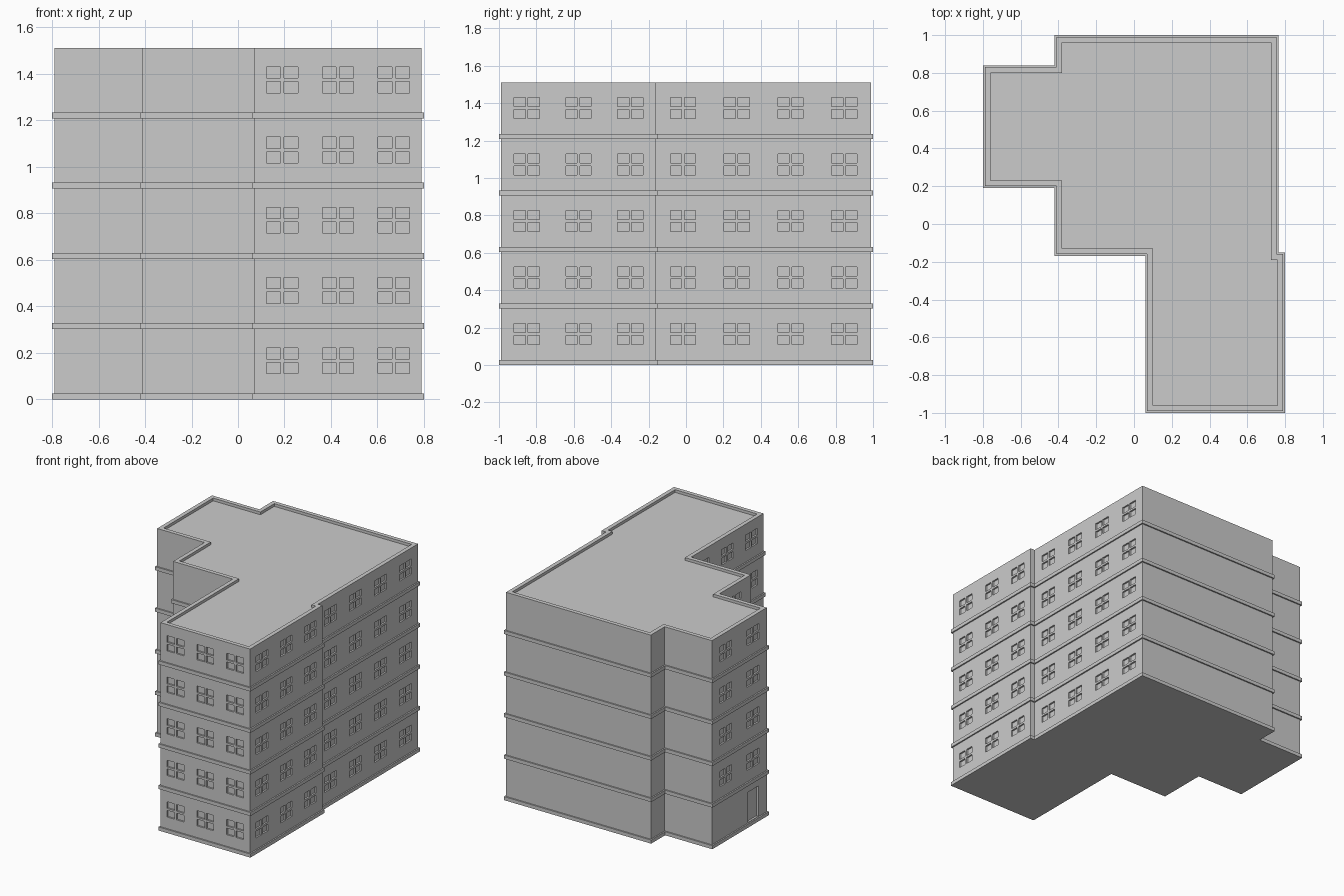
import bpy, bmesh
from mathutils import Matrix, Vector

if "Cube" in bpy.data.objects:
    bpy.data.objects.remove(bpy.data.objects["Cube"])

# Footprint of the walls (counter-clockwise) and windows per wall segment
WALL = [(.07, -.99), (.79, -.99), (.79, -.16), (.755, -.16), (.755, .99), (-.41, .99),
        (-.41, .83), (-.79, .83), (-.79, .2), (-.41, .2), (-.41, -.16), (.07, -.16)]
WINDOWS = [3, 3, 0, 4, 0, 0, 0, 2, 0, 1, 0, 3]
DOOR_WALL = 7
FLOORS, FLOOR_H, HEIGHT = 5, .302, 1.51
N = len(WALL)
pts = [Vector(p) for p in WALL]


def normal(i):
    d = (pts[(i + 1) % N] - pts[i % N]).normalized()
    return Vector((d.y, -d.x))


def offset(dist):
    return [pts[i] + dist * (normal(i - 1) + normal(i)) for i in range(N)]


def add_prism(bm, outline, z0, z1):
    lo = [bm.verts.new((p.x, p.y, z0)) for p in outline]
    hi = [bm.verts.new((p.x, p.y, z1)) for p in outline]
    bm.faces.new(lo[::-1])
    bm.faces.new(hi)
    for i in range(len(lo)):
        j = (i + 1) % len(lo)
        bm.faces.new((lo[i], lo[j], hi[j], hi[i]))


def make_object(name, bm):
    mesh = bpy.data.meshes.new(name)
    bm.to_mesh(mesh)
    bm.free()
    ob = bpy.data.objects.new(name, mesh)
    bpy.context.collection.objects.link(ob)
    return ob


def add_recess(bm, wall, along, z, w, h, depth=.012):
    """Box straddling a wall; 'along' is the distance from the wall start."""
    n = normal(wall)
    d = Vector((-n.y, n.x))
    a = pts[wall] + d * (along - w / 2)
    b = a + d * w
    quad = [a + n * .01, b + n * .01, b - n * depth, a - n * depth]
    add_prism(bm, quad, z - h / 2, z + h / 2)


# Main block
bm = bmesh.new()
add_prism(bm, pts, .01, HEIGHT)
walls = make_object("walls", bm)

# Cutters: sunken roof, window panes and door
bm = bmesh.new()
add_prism(bm, offset(-.03), HEIGHT - .02, HEIGHT + .05)
for wall, count in enumerate(WINDOWS):
    length = (pts[(wall + 1) % N] - pts[wall]).length
    for i in range(count):
        along = length * (i + .5) / count
        for floor in range(FLOORS):
            if floor == 0 and wall == DOOR_WALL:
                continue
            z = .166 + floor * FLOOR_H
            for sx in (-1, 1):
                for sz in (-1, 1):
                    add_recess(bm, wall, along + sx * .0375, z + sz * .0315, .06, .048)
        if wall == DOOR_WALL and i == 1:
            add_recess(bm, wall, along, .14, .12, .22, .015)
bmesh.ops.recalc_face_normals(bm, faces=bm.faces)
cutter = make_object("opening_cutter", bm)
cutter.hide_render = True

mod = walls.modifiers.new("openings", 'BOOLEAN')
mod.operation = 'DIFFERENCE'
mod.solver = 'EXACT'
mod.object = cutter
bpy.context.view_layer.objects.active = walls
walls.select_set(True)
bpy.ops.object.modifier_apply(modifier=mod.name)
bpy.data.objects.remove(cutter)

# Projecting band at the foot of each floor
for floor in range(FLOORS):
    bm = bmesh.new()
    add_prism(bm, offset(.01), floor * FLOOR_H, floor * FLOOR_H + .026)
    make_object(f"floor_band_{floor + 1}", bm)
